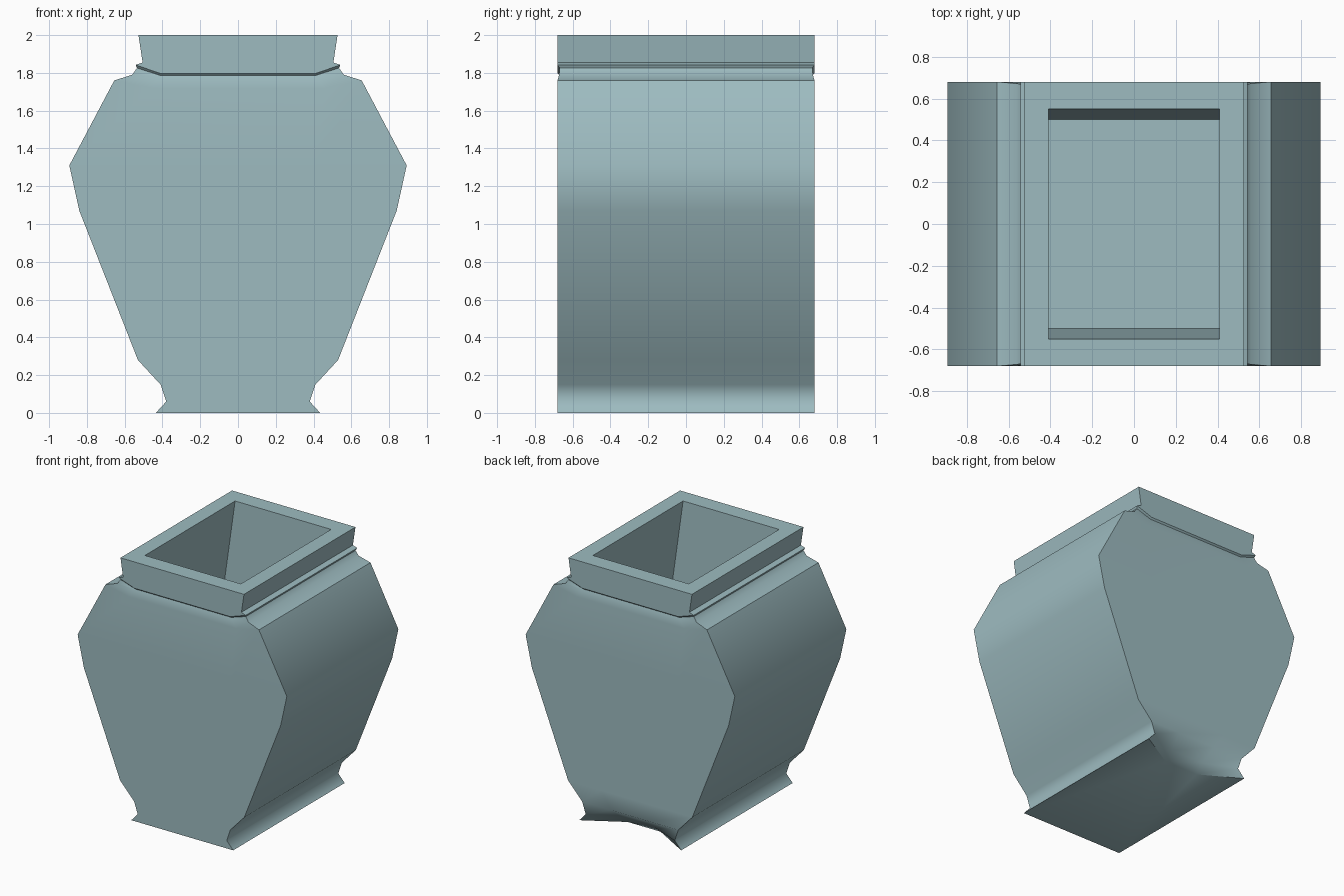
import bpy, bmesh, math

if "Cube" in bpy.data.objects:
    bpy.data.objects.remove(bpy.data.objects["Cube"])

# Each ring: outer x, outer z, inner x, inner z, outer half depth,
# front inner half depth, back inner half depth
D = 0.68
RINGS = [
    # foot, undercut in the middle of the back
    (0.435, 0.00, 0.14, 0.00, D, D, 0.51),
    (0.38, 0.06, 0.14, 0.06, D, D, 0.58),
    (0.41, 0.15, 0.16, 0.15, D, D, D),
    # body
    (0.53, 0.28, 0.25, 0.28, D, D, D),
    (0.84, 1.07, 0.41, 1.07, D, D, D),
    (0.893, 1.31, 0.41, 1.31, D, D, D),
    (0.655, 1.76, 0.46, 1.72, D, D, D),
    # groove and lip under the neck
    (0.56, 1.79, 0.41, 1.782, 0.672, 0.672, 0.672),
    (0.535, 1.826, 0.41, 1.786, 0.668, 0.668, 0.668),
    (0.542, 1.842, 0.41, 1.797, D, D, D),
    (0.505, 1.855, 0.41, 1.81, D, D, D),
    # neck and rim
    (0.527, 2.00, 0.41, 2.00, D, D, D),
    # hollow
    (0.41, 2.00, 0.30, 2.00, 0.55, 0.55, 0.55),
    (0.52, 1.00, 0.30, 1.00, 0.50, 0.50, 0.50),
]


def ring_points(xo, zo, xi, zi, yo, yf, yb):
    return [(-xo, -yo, zo), (-xi, -yf, zi), (xi, -yf, zi), (xo, -yo, zo),
            (xo, yo, zo), (xi, yb, zi), (-xi, yb, zi), (-xo, yo, zo)]


# Loft the rings into one vase, foot to rim and down into the hollow
bm = bmesh.new()
rings = [[bm.verts.new(p) for p in ring_points(*r)] for r in RINGS]
for a, b in zip(rings, rings[1:]):
    for i in range(8):
        j = (i + 1) % 8
        bm.faces.new((a[i], a[j], b[j], b[i]))
bm.faces.new(rings[0][::-1])
bm.faces.new(rings[-1])
bmesh.ops.recalc_face_normals(bm, faces=bm.faces)

# Soft shading on the body and foot, crisp corners elsewhere
for f in bm.faces:
    f.smooth = True
for e in bm.edges:
    foot_waist = all(abs(v.co.z - 0.06) < 0.001 for v in e.verts)
    e.smooth = foot_waist or e.calc_face_angle() < math.radians(42)

mesh = bpy.data.meshes.new("square_vase")
bm.to_mesh(mesh)
bm.free()
vase = bpy.data.objects.new("square_vase", mesh)
bpy.context.collection.objects.link(vase)

# Blue-grey glaze
glaze = bpy.data.materials.new("blue_grey_glaze")
glaze.diffuse_color = (0.34, 0.50, 0.53, 1.0)
glaze.use_nodes = True
glaze.node_tree.nodes["Principled BSDF"].inputs["Base Color"].default_value = glaze.diffuse_color
mesh.materials.append(glaze)
